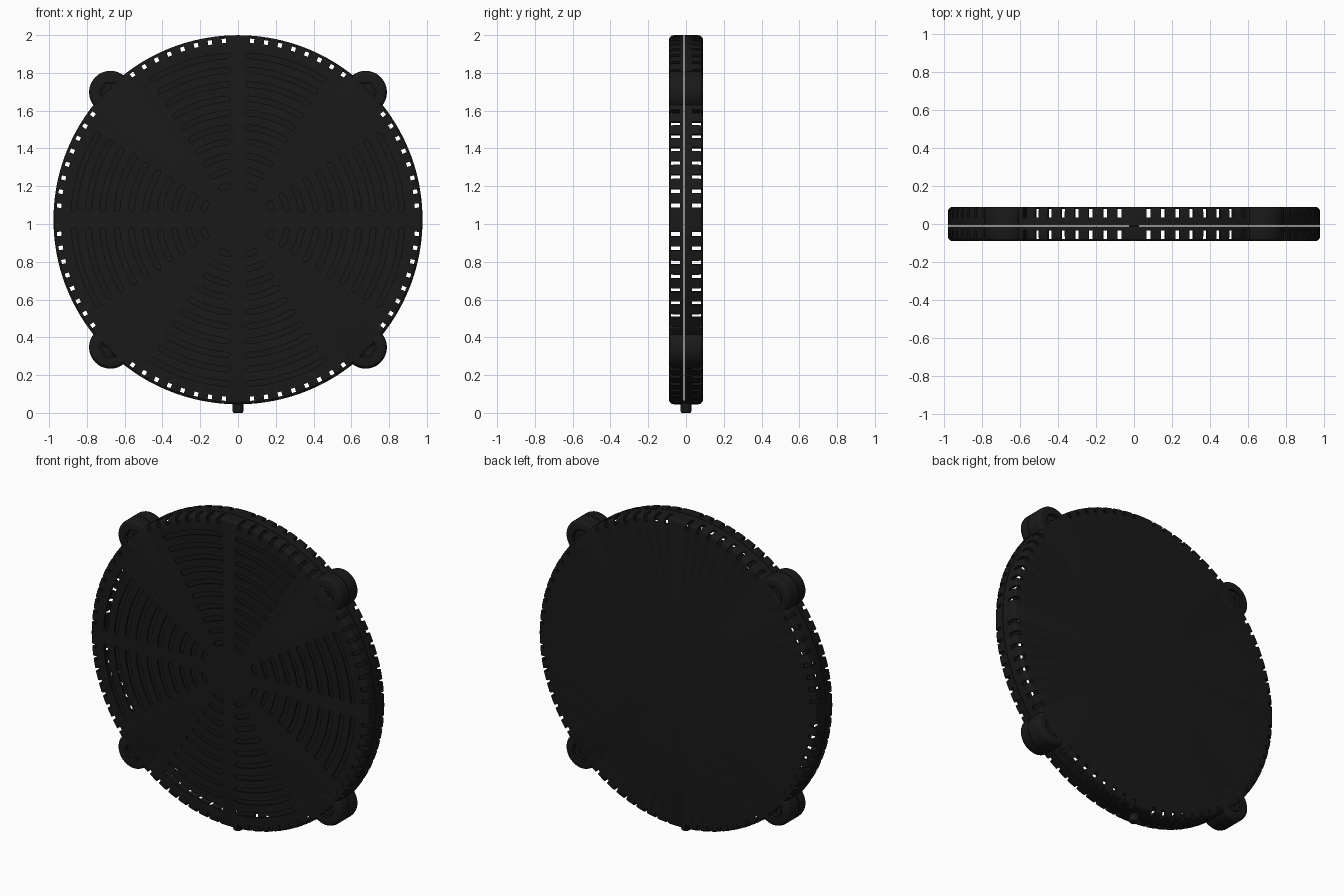
import bpy, bmesh, math
from mathutils import Matrix, Vector

if "Cube" in bpy.data.objects:
    bpy.data.objects.remove(bpy.data.objects["Cube"])

CZ, R, HALF, SEAM = 1.0225, 0.977, 0.09, -0.011
LUG_D, LUG_R = 0.955, 0.113

mat = bpy.data.materials.new("black_plastic")
mat.diffuse_color = (0.01, 0.01, 0.01, 1)
mat.use_nodes = True
mat.node_tree.nodes["Principled BSDF"].inputs["Base Color"].default_value = mat.diffuse_color


def polar(r, a, y):
    return Vector((r * math.sin(a), y, CZ + r * math.cos(a)))


def finish(name, bm, angle=30):
    bmesh.ops.recalc_face_normals(bm, faces=bm.faces)
    me = bpy.data.meshes.new(name)
    bm.to_mesh(me)
    bm.free()
    me.materials.append(mat)
    ob = bpy.data.objects.new(name, me)
    bpy.context.collection.objects.link(ob)
    return ob


def smooth(ob):
    bpy.ops.object.select_all(action='DESELECT')
    ob.select_set(True)
    bpy.context.view_layer.objects.active = ob
    bpy.ops.object.shade_smooth_by_angle(angle=math.radians(25))


def lathe(bm, profile, steps, centre=(0, CZ)):
    """Revolve a closed (radius, y) profile about an axis parallel to y."""
    vs = [bm.verts.new((centre[0] + r, y, centre[1])) for r, y in profile]
    es = [bm.edges.new((vs[i], vs[(i + 1) % len(vs)])) for i in range(len(vs))]
    bmesh.ops.spin(bm, geom=vs + es, cent=(centre[0], 0, centre[1]), axis=(0, 1, 0),
                   angle=2 * math.pi, steps=steps, use_merge=False)
    bmesh.ops.remove_doubles(bm, verts=bm.verts, dist=1e-5)
    bad = [e for e in bm.edges if not e.link_faces]
    bmesh.ops.delete(bm, geom=bad, context='EDGES')


def prism(bm, outline, y0, y1):
    """Extrude an (x, z) outline along y."""
    a = [bm.verts.new((x, y0, z)) for x, z in outline]
    b = [bm.verts.new((x, y1, z)) for x, z in outline]
    n = len(a)
    bm.faces.new(a)
    bm.faces.new(b[::-1])
    for i in range(n):
        bm.faces.new((a[i], b[i], b[(i + 1) % n], a[(i + 1) % n]))


def ngon(cx, cz, r, n):
    return [(cx + r * math.cos(2 * math.pi * i / n), cz + r * math.sin(2 * math.pi * i / n))
            for i in range(n)]


def arc_slot(r, a0, a1, w):
    """Outline of a curved slot with round ends."""
    n = max(4, int(math.degrees(a1 - a0) / 2.5))
    e = w / r
    a0, a1 = a0 + e, a1 - e
    fr = [a0 + (a1 - a0) * i / n for i in range(n + 1)]
    caps = [math.pi * i / 5 for i in range(1, 5)]
    pts = [(r + w, a) for a in fr]
    pts += [(r + w * math.cos(t), a1 + e * math.sin(t)) for t in caps]
    pts += [(r - w, a) for a in reversed(fr)]
    pts += [(r - w * math.cos(t), a0 - e * math.sin(t)) for t in caps]
    return [(q * math.sin(a), CZ + q * math.cos(a)) for q, a in pts]


def cut(ob, cutter):
    m = ob.modifiers.new("cut", 'BOOLEAN')
    m.operation, m.solver, m.object = 'DIFFERENCE', 'EXACT', cutter
    bpy.context.view_layer.objects.active = ob
    bpy.ops.object.modifier_apply(modifier=m.name)
    bpy.data.objects.remove(cutter)


def rim_slots(s):
    """Notches across the rim corner on side s; none at the axes or lugs."""
    bm = bmesh.new()
    for q in range(4):
        for k in range(1, 9):
            for sg in (-1, 1):
                a = q * math.pi / 2 + sg * math.radians(4.5 * k)
                t = Vector((math.cos(a), 0, -math.sin(a))) * 0.011
                pts = [polar(0.938, a, 0) - t, polar(1.0, a, 0) - t,
                       polar(1.0, a, 0) + t, polar(0.938, a, 0) + t]
                prism(bm, [(p.x, p.z) for p in pts], s * 0.033, s * 0.12)
    return bm


# Hollow front and back shells with rounded rims
def shell(name, s):
    lip = SEAM + s * 0.002
    bm = bmesh.new()
    lathe(bm, [(0, s * HALF), (0.953, s * HALF), (0.965, s * 0.087), (0.974, s * 0.078),
               (R, s * 0.066), (R, lip), (0.961, lip), (0.961, s * 0.079), (0, s * 0.079)], 160)
    return finish(name, bm)


front = shell("front_grille", -1)
back = shell("back_cover", 1)

# Eight sectors of ten concentric grille slots, plus rim notches
bm = rim_slots(-1)
cut(front, finish("rim_cutter", bm))
bm = bmesh.new()
for k in range(10):
    r = 0.19 + 0.0755 * k
    a0, a1 = math.asin(0.042 / r), math.radians(32)
    for q in range(4):
        base = q * math.pi / 2
        for lo, hi in ((a0, a1), (-a1, -a0)):
            prism(bm, arc_slot(r, base + lo, base + hi, 0.014), -0.12, -0.06)
cut(front, finish("grille_cutter", bm))
cut(back, finish("rim_cutter", rim_slots(1)))
smooth(front)
smooth(back)

# Corner lugs with nut pocket in front and screw pocket behind
names = ("top_right", "bottom_right", "bottom_left", "top_left")
for i, nm in enumerate(names):
    c = polar(LUG_D, math.radians(45 + 90 * i), 0)
    for s, side in ((-1, "front"), (1, "back")):
        lip = SEAM + s * 0.002
        bm = bmesh.new()
        lathe(bm, [(0, s * HALF), (LUG_R - 0.024, s * HALF), (LUG_R - 0.012, s * 0.087),
                   (LUG_R - 0.003, s * 0.078), (LUG_R, s * 0.066), (LUG_R, lip), (0, lip)],
              48, (c.x, c.z))
        lug = finish(f"{side}_lug_{nm}", bm)
        bm = bmesh.new()
        prism(bm, ngon(c.x, c.z, 0.06, 6 if s < 0 else 32), s * 0.055, s * 0.12)
        cut(lug, finish("pocket_cutter", bm))
        smooth(lug)
    # hex nut and bolt tip
    bm = bmesh.new()
    prism(bm, ngon(c.x, c.z, 0.053, 6), -0.078, -0.05)
    finish(f"nut_{nm}", bm)
    bm = bmesh.new()
    prism(bm, ngon(c.x, c.z, 0.027, 24), -0.084, -0.05)
    smooth(finish(f"bolt_tip_{nm}", bm))
    # socket screw head
    bm = bmesh.new()
    prism(bm, ngon(c.x, c.z, 0.052, 32), 0.05, 0.082)
    head = finish(f"screw_head_{nm}", bm)
    bm = bmesh.new()
    prism(bm, ngon(c.x, c.z, 0.026, 6), 0.062, 0.12)
    cut(head, finish("socket_cutter", bm))
    smooth(head)

# Small peg under the rim
bm = bmesh.new()
bmesh.ops.create_cone(bm, cap_ends=True, segments=24, radius1=0.028, radius2=0.028, depth=0.065,
                      matrix=Matrix.Translation((0, 0, 0.0325)))
low = [e for e in bm.edges if all(v.co.z < 0.01 for v in e.verts)]
bmesh.ops.bevel(bm, geom=low, offset=0.008, segments=3, profile=0.5, affect='EDGES')
smooth(finish("bottom_peg", bm))
